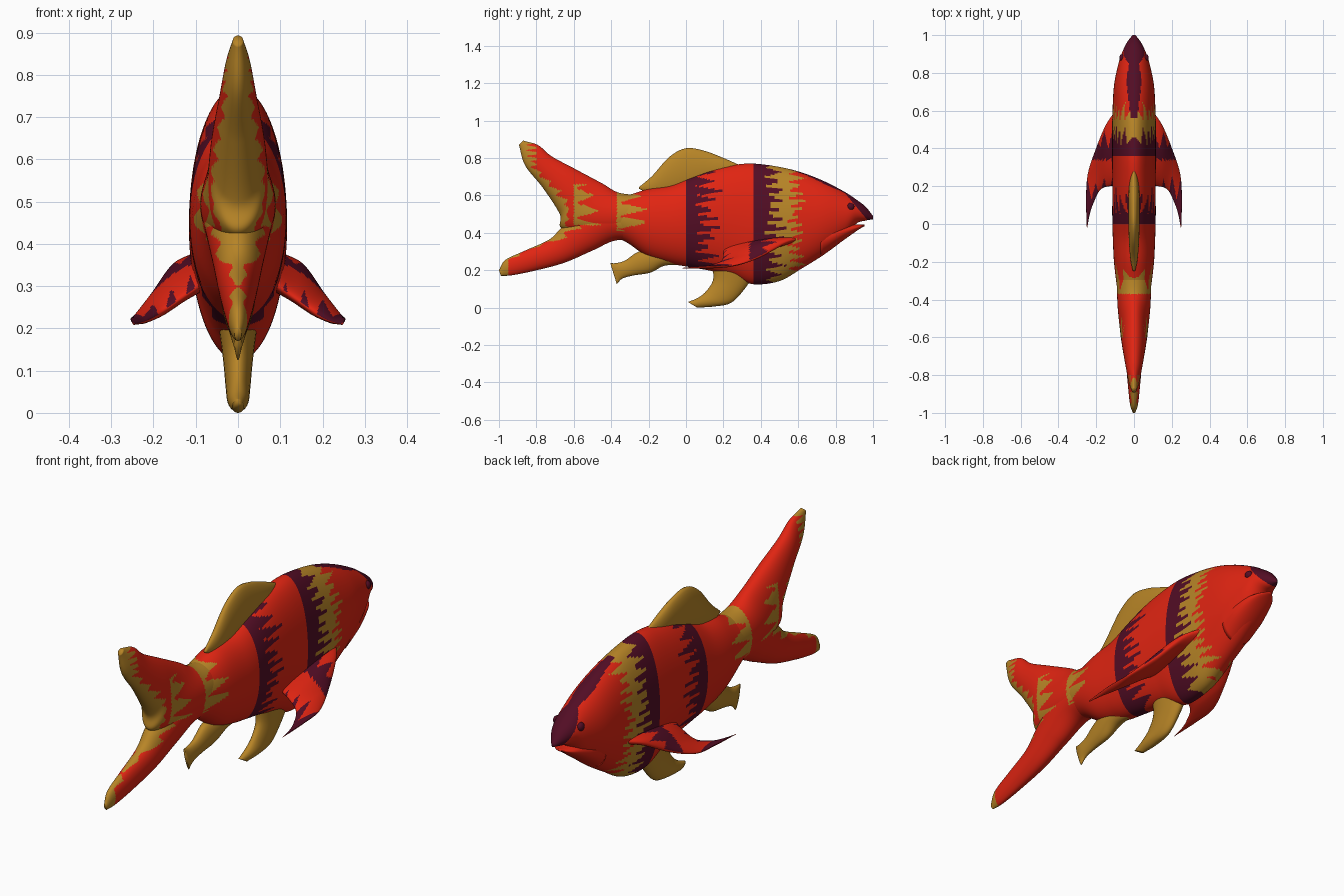
import bpy, bmesh, math
from mathutils import Vector


def material(name, color):
    m = bpy.data.materials.new(name)
    m.diffuse_color = (*color, 1)
    return m


MATS = [material("scale red", (0.75, 0.018, 0.006)),
        material("fin gold", (0.48, 0.235, 0.02)),
        material("stripe purple", (0.085, 0.004, 0.018))]
RED, GOLD, PURPLE = range(3)


def curve(vals, t):
    """Smooth curve through the given values, t from 0 to 1."""
    f = t * (len(vals) - 1)
    i = min(int(f), len(vals) - 2)
    f -= i
    p1, p2 = vals[i], vals[i + 1]
    p0 = vals[i - 1] if i else p1 * 2 - p2
    p3 = vals[i + 2] if i + 2 < len(vals) else p2 * 2 - p1
    return p1 + 0.5 * f * (p2 - p0 + f * (2 * p0 - 5 * p1 + 4 * p2 - p3
                                          + f * (3 * (p1 - p2) + p3 - p0)))


def loft(name, sections, rows, cols, paint, side=(1, 0, 0)):
    """Skin of oval sections; each has two edge points and a half width."""
    edge_a = [Vector(s[0]) for s in sections]
    edge_b = [Vector(s[1]) for s in sections]
    widths = [s[2] for s in sections]
    side = Vector(side).normalized()
    bm = bmesh.new()
    rings = []
    for r in range(rows + 1):
        t = r / rows
        a, b = curve(edge_a, t), curve(edge_b, t)
        w = max(curve(widths, t), 0.002)
        ring = []
        for c in range(cols):
            ang = 2 * math.pi * c / cols
            ring.append(bm.verts.new(a.lerp(b, 0.5 - 0.5 * math.cos(ang))
                                     + side * w * math.sin(ang)))
        rings.append(ring)
    for lo, hi in zip(rings, rings[1:]):
        for c in range(cols):
            d = (c + 1) % cols
            bm.faces.new((lo[c], lo[d], hi[d], hi[c]))
    bm.faces.new(rings[0])
    bm.faces.new(rings[-1])
    bmesh.ops.recalc_face_normals(bm, faces=bm.faces)
    bm.normal_update()
    for f in bm.faces:
        f.smooth = True
        f.material_index = paint(f.calc_center_median(), f.normal)
    me = bpy.data.meshes.new(name)
    bm.to_mesh(me)
    bm.free()
    for m in MATS:
        me.materials.append(m)
    ob = bpy.data.objects.new(name, me)
    bpy.context.collection.objects.link(ob)
    return ob


def flat(rows):
    """Sections on the centre plane from (y, z, y, z, half width)."""
    return [((0, a, b), (0, c, d), w) for a, b, c, d, w in rows]


def spike(v, size, seed=0):
    """Height of an uneven row of pointed teeth."""
    k, f = divmod(v / size + 50, 1)
    return (1 - abs(2 * f - 1)) * (0.6 + 0.4 * abs(math.sin(k * 2.3 + seed)))


# Colour rules
def bands(p):
    s, g = spike(p.z, 0.05), spike(p.z, 0.042, 1)
    if 0 < p.y < 0.05 + 0.15 * s or 0.36 < p.y < 0.42 + 0.12 * s:
        return PURPLE
    if 0.36 < p.y < 0.54 + 0.11 * g:
        return GOLD
    if -0.37 < p.y < -0.36 + 0.17 * spike(p.z, 0.07, 2) and p.z > 0.41:
        return GOLD
    return RED


def body_paint(p, n):
    # Dark crown and snout
    if p.y > 0.84 and p.z > 0.60 - 1.2 * (p.y - 0.86):
        return PURPLE
    if 0.56 < p.y <= 0.87 and abs(p.x) < 0.04 - 0.12 * abs(p.y - 0.75) and n.z > 0.3:
        return PURPLE
    return bands(p)


def tail_paint(p, n):
    # Gold trailing edge with ragged border
    if p.y < -0.45 and n.y < -0.42 + 0.22 * spike(p.z, 0.05):
        return GOLD
    if p.y < -0.8 and p.y < -0.86 + 0.12 * spike(p.z, 0.03) and p.z > 0.7:
        return GOLD
    if p.y < -0.95:
        return GOLD
    if -0.6 < p.y < -0.59 + 0.15 * spike(p.z, 0.08, 1) and 0.44 < p.z < 0.66:
        return GOLD
    return bands(p)


def gold(p, n):
    return GOLD


def red(p, n):
    return RED


def pectoral_paint(p, n):
    if n.z < 0:
        return RED
    s = spike(p.x, 0.045)
    if 0.0 < p.y < 0.13 + 0.13 * s or 0.34 < p.y < 0.4 + 0.1 * s:
        return PURPLE
    return RED


# Body: height profile from tail root to snout
profile = [(-0.42, 0.39, 0.60, 0.075), (-0.32, 0.35, 0.60, 0.092),
           (-0.2, 0.27, 0.635, 0.106), (-0.08, 0.235, 0.655, 0.112),
           (0.03, 0.215, 0.70, 0.115), (0.14, 0.195, 0.74, 0.115),
           (0.25, 0.165, 0.762, 0.115), (0.36, 0.125, 0.77, 0.116),
           (0.5, 0.142, 0.752, 0.116), (0.62, 0.21, 0.722, 0.113),
           (0.74, 0.285, 0.675, 0.105), (0.85, 0.37, 0.618, 0.082),
           (0.91, 0.448, 0.578, 0.062), (0.96, 0.465, 0.54, 0.038),
           (1.0, 0.472, 0.49, 0.008)]
loft("body", flat([(y, lo, y, hi, w) for y, lo, hi, w in profile]),
     260, 112, body_paint)

# Lower jaw
loft("lower_jaw", flat([(0.72, 0.275, 0.72, 0.45, 0.085), (0.80, 0.33, 0.80, 0.45, 0.082),
                        (0.87, 0.38, 0.87, 0.45, 0.066), (0.92, 0.415, 0.92, 0.444, 0.045),
                        (0.955, 0.436, 0.955, 0.444, 0.01)]), 24, 32, red)

# Forked tail
loft("tail_upper_lobe", flat([
    (-0.24, 0.60, -0.24, 0.38, 0.09), (-0.36, 0.615, -0.47, 0.38, 0.088),
    (-0.45, 0.665, -0.66, 0.42, 0.074), (-0.60, 0.745, -0.675, 0.50, 0.064),
    (-0.72, 0.81, -0.765, 0.64, 0.046), (-0.79, 0.868, -0.86, 0.76, 0.030),
    (-0.87, 0.893, -0.893, 0.87, 0.012)]), 130, 80, tail_paint)
loft("tail_lower_lobe", flat([
    (-0.24, 0.34, -0.24, 0.56, 0.088), (-0.37, 0.36, -0.48, 0.56, 0.082),
    (-0.50, 0.305, -0.65, 0.44, 0.062), (-0.65, 0.24, -0.73, 0.365, 0.047),
    (-0.81, 0.197, -0.86, 0.305, 0.034), (-0.93, 0.173, -0.965, 0.255, 0.022),
    (-0.99, 0.17, -1.0, 0.20, 0.008)]), 130, 80, tail_paint)

# Fins on the centre line
loft("dorsal_fin", flat([
    (-0.25, 0.635, -0.25, 0.645, 0.006), (-0.18, 0.60, -0.18, 0.705, 0.02),
    (-0.09, 0.60, -0.09, 0.805, 0.027), (0.0, 0.62, 0.0, 0.852, 0.03),
    (0.10, 0.65, 0.10, 0.838, 0.03), (0.20, 0.68, 0.20, 0.80, 0.026),
    (0.31, 0.70, 0.31, 0.752, 0.01)]), 40, 28, gold)
loft("pelvic_fin", flat([
    (0.36, 0.17, 0.14, 0.23, 0.045), (0.31, 0.095, 0.145, 0.15, 0.035),
    (0.24, 0.025, 0.11, 0.09, 0.029), (0.15, 0.006, 0.065, 0.053, 0.025),
    (0.06, 0.0, 0.01, 0.03, 0.014)]), 32, 28, gold)
loft("anal_fin", flat([
    (0.0, 0.225, 0.0, 0.28, 0.02), (-0.11, 0.225, -0.13, 0.32, 0.04),
    (-0.19, 0.187, -0.25, 0.30, 0.034), (-0.28, 0.172, -0.325, 0.252, 0.024),
    (-0.34, 0.155, -0.375, 0.238, 0.018), (-0.37, 0.125, -0.405, 0.238, 0.008)]),
    32, 28, gold)

# Paired side fins and eyes
for s, label in ((-1, "left"), (1, "right")):
    rows = [((0.08, 0.62, 0.37), (0.08, 0.20, 0.31), 0.036),
            ((0.145, 0.53, 0.345), (0.13, 0.20, 0.275), 0.030),
            ((0.20, 0.40, 0.275), (0.18, 0.18, 0.24), 0.022),
            ((0.243, 0.27, 0.228), (0.215, 0.11, 0.22), 0.012),
            ((0.253, 0.14, 0.22), (0.235, 0.05, 0.214), 0.008),
            ((0.25, 0.0, 0.212), (0.248, -0.02, 0.210), 0.003)]
    rows = [((a[0] * s, a[1], a[2]), (b[0] * s, b[1], b[2]), w) for a, b, w in rows]
    loft(label + "_pectoral_fin", rows, 90, 56, pectoral_paint, (0.5 * s, 0, 0.85))
    bpy.ops.mesh.primitive_uv_sphere_add(segments=20, ring_count=12, radius=0.02,
                                         location=(s * 0.062, 0.88, 0.54))
    eye = bpy.context.object
    eye.name = label + "_eye"
    eye.scale.x = 0.8
    eye.data.materials.append(MATS[PURPLE])
    bpy.ops.object.shade_smooth()
